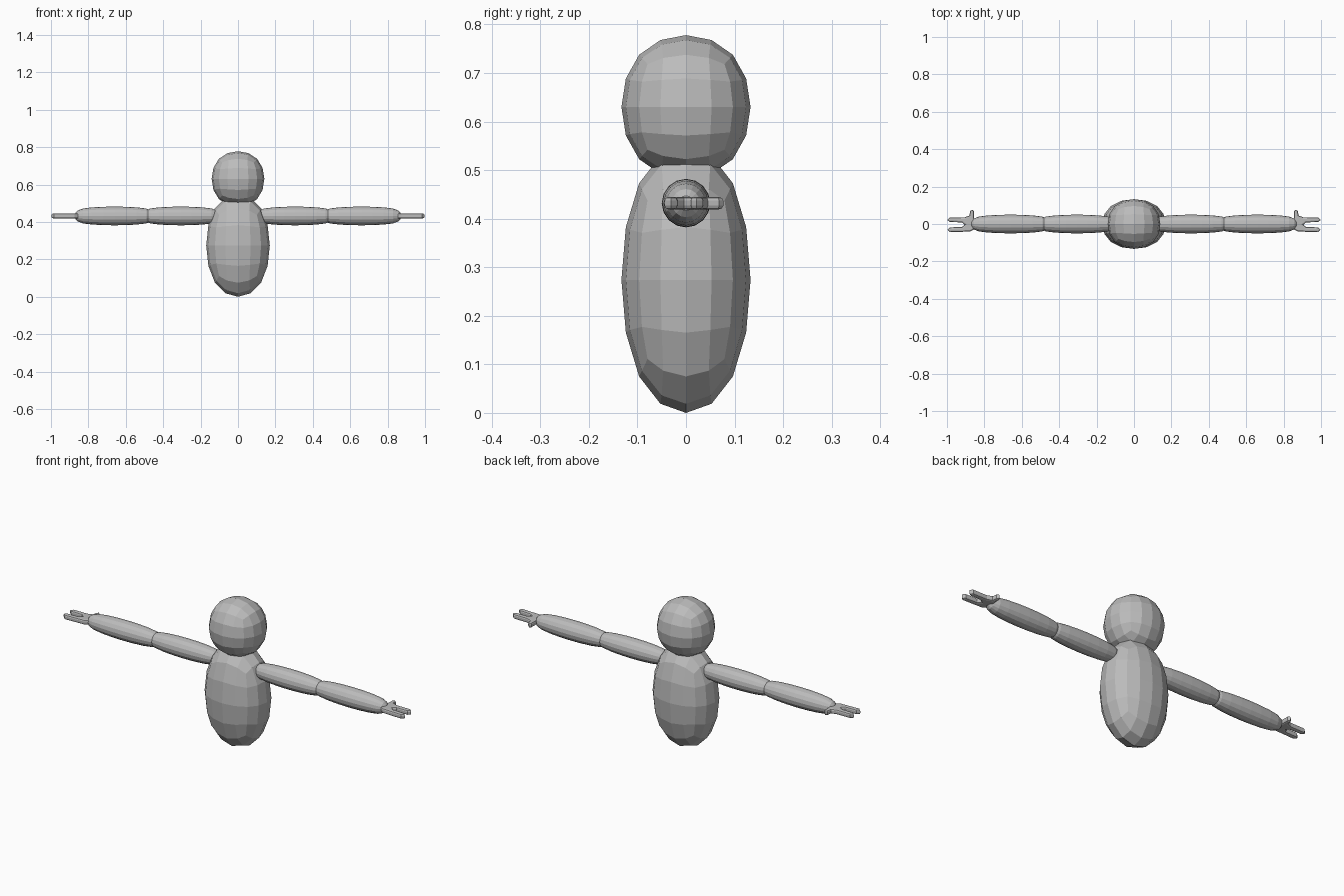
import bpy, bmesh, math

if "Cube" in bpy.data.objects:
    bpy.data.objects.remove(bpy.data.objects["Cube"])

grey = bpy.data.materials.new("plain_grey")
grey.diffuse_color = (0.5, 0.5, 0.5, 1)
grey.use_nodes = True
grey.node_tree.nodes["Principled BSDF"].inputs["Base Color"].default_value = grey.diffuse_color
ARM_Z = 0.432


def finish(bm, name):
    bmesh.ops.recalc_face_normals(bm, faces=bm.faces[:])
    mesh = bpy.data.meshes.new(name)
    bm.to_mesh(mesh)
    bm.free()
    mesh.materials.append(grey)
    ob = bpy.data.objects.new(name, mesh)
    bpy.context.collection.objects.link(ob)
    return ob


def rounded_cube(name, centre, half):
    """Cube subdivided twice into a faceted ball, fitted to the half sizes."""
    bm = bmesh.new()
    bmesh.ops.create_cube(bm, size=2)
    ob = finish(bm, name)
    ob.modifiers.new("round", 'SUBSURF').levels = 2
    ob.modifiers["round"].render_levels = 2
    bpy.context.view_layer.update()
    shaped = bpy.data.meshes.new_from_object(
        ob.evaluated_get(bpy.context.evaluated_depsgraph_get()))
    ob.modifiers.clear()
    ob.data = shaped
    reach = max(v.co.z for v in shaped.vertices)
    for v in shaped.vertices:
        v.co = [c + v.co[i] / reach * half[i] for i, c in enumerate(centre)]
    for p in shaped.polygons:
        p.use_smooth = False
    return ob


def limb(name, side, start, length, profile, segments=16):
    """Turned tube along x, with fractions of length and radii."""
    bm = bmesh.new()
    rings = []
    for t, r in profile:
        rings.append([bm.verts.new((side * (start + t * length),
                                    r * math.cos(2 * math.pi * k / segments),
                                    ARM_Z + r * math.sin(2 * math.pi * k / segments)))
                      for k in range(segments)])
    for a, b in zip(rings, rings[1:]):
        for k in range(segments):
            n = (k + 1) % segments
            bm.faces.new((a[k], a[n], b[n], b[k]))
    bm.faces.new(rings[0])
    bm.faces.new(rings[-1])
    return finish(bm, name)


def hand(name, side):
    """Flat palm with two fingers and a thumb, rounded by a bevel."""
    outline = [(.84, -.02), (.875, -.04), (.985, -.044), (.998, -.031),
               (.985, -.018), (.92, -.016), (.905, -.004), (.92, .009),
               (.985, .01), (.998, .022), (.985, .035), (.905, .036),
               (.88, .045), (.876, .068), (.866, .077), (.856, .068),
               (.855, .03), (.84, .02)]
    bm = bmesh.new()
    face = bm.faces.new([bm.verts.new((side * x, y, ARM_Z - .013)) for x, y in outline])
    out = bmesh.ops.extrude_face_region(bm, geom=[face])
    top = [v for v in out["geom"] if isinstance(v, bmesh.types.BMVert)]
    bmesh.ops.translate(bm, verts=top, vec=(0, 0, .026))
    bmesh.ops.recalc_face_normals(bm, faces=bm.faces[:])
    rims = [e for e in bm.edges if abs(e.verts[0].co.z - e.verts[1].co.z) < 1e-5]
    bmesh.ops.bevel(bm, geom=rims, offset=.008, segments=2, profile=.5,
                    affect='EDGES', clamp_overlap=True)
    return finish(bm, name)


# Torso and head
rounded_cube("body", (0, 0, .274), (.17, .133, .274))
rounded_cube("head", (0, 0, .63), (.141, .133, .148))

# Arms and hands
bulge = [(0, .015), (.03, .029), (.10, .040), (.22, .046), (.36, .049),
         (.5, .05), (.64, .049), (.78, .046), (.90, .040), (.97, .029), (1, .015)]
for side, label in ((1, "right"), (-1, "left")):
    limb(label + "_upper_arm", side, .10, .41, bulge)
    limb(label + "_forearm", side, .45, .42, bulge)
    hand(label + "_hand", side)
